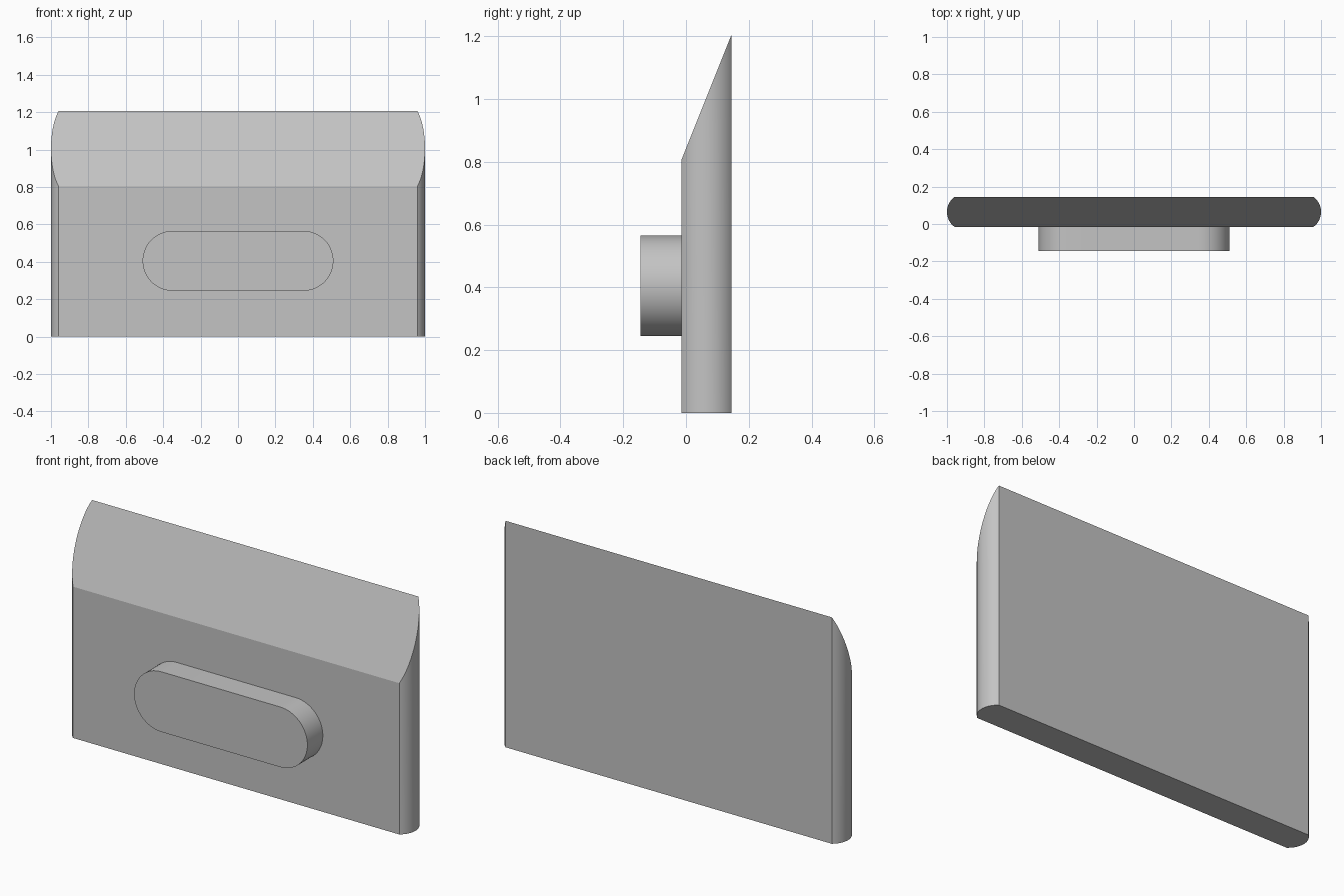
import bpy, bmesh, math
from mathutils import Vector

cube = bpy.data.objects.get("Cube")
if cube:
    bpy.data.objects.remove(cube, do_unlink=True)

grey = bpy.data.materials.new("light grey")
grey.use_nodes = True
colour = (0.55, 0.55, 0.55, 1)
grey.diffuse_color = colour
grey.node_tree.nodes["Principled BSDF"].inputs["Base Color"].default_value = colour


def rounded_ends(centre_x, radius, half_angle, steps):
    """Closed 2D outline with a circular arc at each end."""
    points = []
    for turn in (0, math.pi):
        side = 1 if turn == 0 else -1
        for i in range(steps + 1):
            a = turn - half_angle + 2 * half_angle * i / steps
            points.append((side * centre_x + radius * math.cos(a), radius * math.sin(a)))
    return points


def extrude(name, outline, direction, shape_end=None):
    """Extrude a 3D outline; shape_end may adjust the far verts."""
    bm = bmesh.new()
    base = bm.faces.new([bm.verts.new(p) for p in outline])
    result = bmesh.ops.extrude_face_region(bm, geom=[base], use_keep_orig=True)
    for v in result["geom"]:
        if isinstance(v, bmesh.types.BMVert):
            v.co += Vector(direction)
            if shape_end:
                shape_end(v)
    bmesh.ops.recalc_face_normals(bm, faces=bm.faces)
    mesh = bpy.data.meshes.new(name)
    bm.to_mesh(mesh)
    bm.free()
    mesh.materials.append(grey)
    obj = bpy.data.objects.new(name, mesh)
    bpy.context.collection.objects.link(obj)
    bpy.ops.object.select_all(action="DESELECT")
    obj.select_set(True)
    bpy.context.view_layer.objects.active = obj
    bpy.ops.object.shade_smooth_by_angle(angle=math.radians(15))
    return obj


FRONT, BACK = -0.015, 0.145
MIDDLE = (FRONT + BACK) / 2


# Upright slab with bowed ends and a top that slopes up to the back
def slope_top(v):
    v.co.z = 0.805 + 2.5 * (v.co.y - FRONT)


slab = rounded_ends(0.9, 0.1, math.asin(0.8), 24)
extrude("slab", [(x, y + MIDDLE, 0) for x, y in slab], (0, 0, 1), slope_top)

# Pill-shaped boss on the front
pill = rounded_ends(0.35, 0.16, math.pi / 2, 32)
extrude("front_boss", [(x, FRONT, z + 0.405) for x, z in pill], (0, -0.13, 0))
